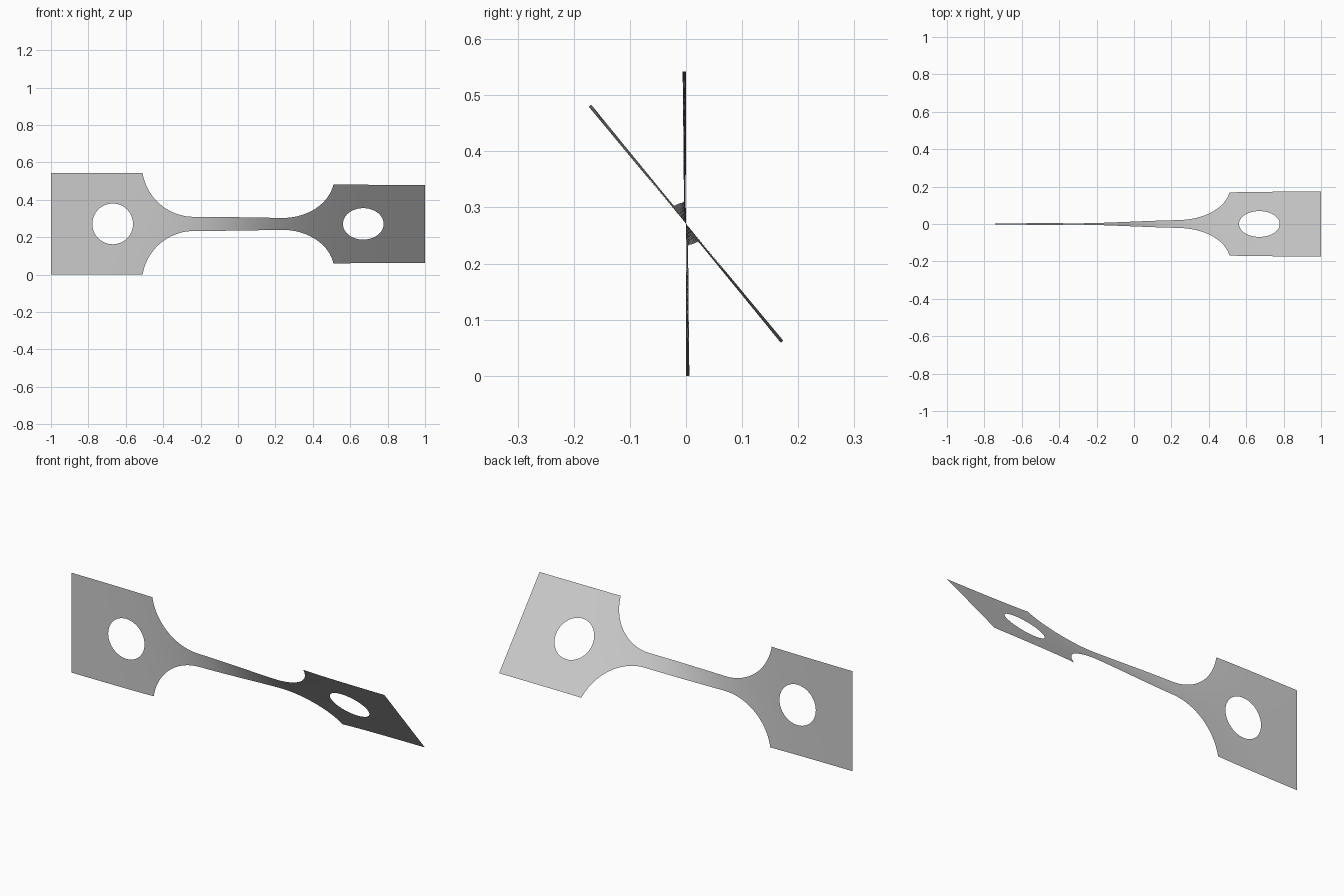
import bpy, bmesh
from math import cos, sin, tau, sqrt, tanh, radians
from mathutils import Vector

cube = bpy.data.objects.get("Cube")
if cube:
    bpy.data.objects.remove(cube, do_unlink=True)

HALF = 0.271        # half height of the end tabs
INNER = 0.51        # where a tab meets its fillet
FILLET = 0.278      # fillet radius
NECK = 0.038        # half width of the neck
HOLE_X, HOLE_R = 0.67, 0.109
N = 12              # divisions along each tab side

fillet_z = NECK + FILLET
fillet_x = INNER - sqrt(FILLET**2 - (fillet_z - HALF)**2)

bm = bmesh.new()


def grid(rows, closed=False):
    """Skin a list of equally long point rows given as flat (x, w) pairs."""
    verts = [[bm.verts.new((x, 0, w)) for x, w in row] for row in rows]
    count = len(rows[0])
    for a, b in zip(verts, verts[1:]):
        for i in range(count if closed else count - 1):
            j = (i + 1) % count
            bm.faces.new((a[i], a[j], b[j], b[i]))


def half_width(x):
    d = abs(x) - fillet_x
    return NECK if d <= 0 else min(HALF, fillet_z - sqrt(FILLET**2 - d * d))


# End tabs: rings running from the round hole out to the rectangle
def tab(side):
    corners = [Vector(p) for p in ((1, HALF), (INNER, HALF), (INNER, -HALF), (1, -HALF))]
    border = [corners[k].lerp(corners[(k + 1) % 4], i / N)
              for k in range(4) for i in range(N)]
    hole = [Vector((HOLE_X + HOLE_R * cos(a), HOLE_R * sin(a)))
            for a in (tau * (i / (4 * N) + 0.125) for i in range(4 * N))]
    rings = [[h.lerp(b, t / 4) for h, b in zip(hole, border)] for t in range(5)]
    grid([[(side * p.x, p.y) for p in ring] for ring in rings], closed=True)


tab(-1)
tab(1)

# Neck with its fillets: columns following the outline
arc = [fillet_x + (INNER - fillet_x) * sin(tau / 4 * i / 20) for i in range(21)]
middle = [fillet_x * (i / 12 - 1) for i in range(1, 24)]
stations = [-x for x in reversed(arc)] + middle + arc
grid([[(x, half_width(x) * (2 * i / N - 1)) for i in range(N + 1)] for x in stations])

bmesh.ops.remove_doubles(bm, verts=bm.verts, dist=0.0005)
bmesh.ops.recalc_face_normals(bm, faces=bm.faces)
bm.normal_update()
if sum(f.normal.y for f in bm.faces) > 0:
    bmesh.ops.reverse_faces(bm, faces=bm.faces)

# Twist the strip about its long axis, mostly in the neck
for v in bm.verts:
    angle = radians(19.9) * (1 + tanh(v.co.x / 0.3))
    w = v.co.z
    v.co.y = -w * sin(angle)
    v.co.z = HALF + w * cos(angle)

mesh = bpy.data.meshes.new("twisted_strip")
bm.to_mesh(mesh)
bm.free()
strip = bpy.data.objects.new("twisted_strip", mesh)
bpy.context.collection.objects.link(strip)

grey = bpy.data.materials.new("plain_grey")
grey.use_nodes = True
colour = (0.6, 0.6, 0.6, 1)
grey.diffuse_color = colour
grey.node_tree.nodes["Principled BSDF"].inputs["Base Color"].default_value = colour
mesh.materials.append(grey)

bpy.context.view_layer.objects.active = strip
strip.select_set(True)
bpy.ops.object.shade_smooth_by_angle()
